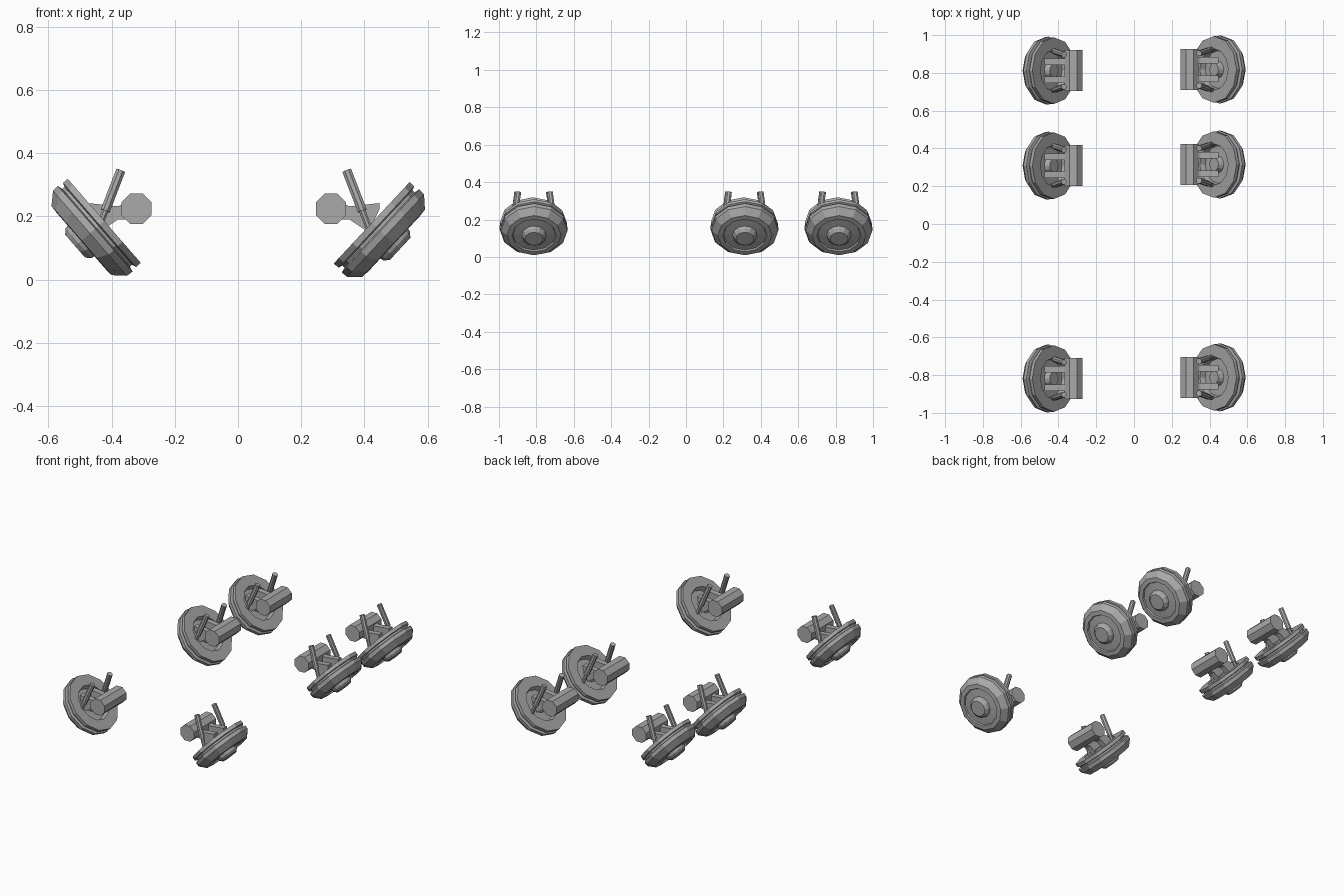
import bpy
import math
from mathutils import Vector, Matrix

cube = bpy.data.objects.get("Cube")
if cube:
    bpy.data.objects.remove(cube, do_unlink=True)

# One plain grey for everything
grey = bpy.data.materials.new("mid_grey")
grey.use_nodes = True
colour = (0.4, 0.4, 0.4, 1)
grey.diffuse_color = colour
grey.node_tree.nodes["Principled BSDF"].inputs["Base Color"].default_value = colour


def make(name, verts, faces):
    mesh = bpy.data.meshes.new(name)
    mesh.from_pydata(verts, [], faces)
    mesh.materials.append(grey)
    obj = bpy.data.objects.new(name, mesh)
    bpy.context.collection.objects.link(obj)
    return obj


def lathe(name, profile, sides, origin, axis, turn=0.0):
    """Spin (radius, distance) pairs around an axis and close both ends."""
    side = Vector((0, 1, 0)) if abs(axis.y) < 0.9 else Vector((1, 0, 0))
    u = (side - axis * side.dot(axis)).normalized()
    v = axis.cross(u)
    verts, faces = [], []
    for radius, dist in profile:
        for i in range(sides):
            a = math.tau * i / sides + turn
            verts.append(origin + axis * dist + (u * math.cos(a) + v * math.sin(a)) * radius)
    for k in range(len(profile) - 1):
        for i in range(sides):
            j = (i + 1) % sides
            b = k * sides
            faces.append((b + i, b + j, b + sides + j, b + sides + i))
    faces.append(tuple(reversed(range(sides))))
    faces.append(tuple(range(len(verts) - sides, len(verts))))
    return make(name, verts, faces)


def rod(name, start, end, radius, sides=8):
    span = end - start
    return lathe(name, [(radius, 0), (radius, span.length)], sides, start,
                 span.normalized(), math.pi / sides)


def prism(name, outline, y, half):
    """Extrude an (x, z) outline along y."""
    n = len(outline)
    verts = [(x, y + s * half, z) for s in (-1, 1) for x, z in outline]
    faces = [tuple(range(n)), tuple(reversed(range(n, 2 * n)))]
    faces += [(i, i + n, (i + 1) % n + n, (i + 1) % n) for i in range(n)]
    return make(name, verts, faces)


# Dish: inner floor, raised rim, groove, outer band, underside and hub
DISH = [(0.035, 0.0), (0.045, 0.03), (0.1, 0.03), (0.11, 0.0), (0.176, 0.0),
        (0.176, 0.02), (0.163, 0.024), (0.163, 0.034), (0.18, 0.038),
        (0.178, 0.06), (0.145, 0.095), (0.118, 0.097), (0.114, 0.088),
        (0.066, 0.092), (0.062, 0.108), (0.048, 0.122)]

for side, sx, shift, tilt, lift in (("left", 1, 0.027, 47, 0.18), ("right", -1, 0, 49, 0.186)):
    for row, y in (("front", -0.815), ("middle", 0.312), ("rear", 0.815)):
        y += 0.003 * sx
        tag = f"{row}_{side}"
        t = math.radians(tilt)
        axis = Vector((sx * math.sin(t), 0, -math.cos(t)))
        lathe(f"dish_{tag}", DISH, 12, Vector((sx * 0.423, y, lift)), axis)

        # Points below are measured outward from the centre line
        def at(x, dy, z):
            return Vector((sx * (x - shift), y + dy, z))

        rod(f"pivot_{tag}", at(0.321, -0.108, 0.224), at(0.321, 0.108, 0.224), 0.052)
        for end in (-1, 1):
            top = at(0.371, end * 0.085, 0.345)
            foot = at(0.45, end * 0.112, 0.14)
            rod(f"piston_sleeve_{tag}", top.lerp(foot, 0.62), top, 0.016)
            rod(f"piston_rod_{tag}", foot, top.lerp(foot, 0.55), 0.011)
            # Tapered arm and the link that drops into the dish
            arm = [(0.32, 0.255), (0.38, 0.232), (0.474, 0.242), (0.474, 0.222),
                   (0.44, 0.15), (0.41, 0.17), (0.38, 0.19), (0.32, 0.19)]
            prism(f"arm_{tag}", [(sx * (x - shift), z) for x, z in arm], y + end * 0.048, 0.017)

# Make every face point outward
import bmesh
for obj in bpy.context.scene.objects:
    if obj.type == "MESH":
        bm = bmesh.new()
        bm.from_mesh(obj.data)
        bmesh.ops.recalc_face_normals(bm, faces=bm.faces[:])
        bm.to_mesh(obj.data)
        bm.free()
